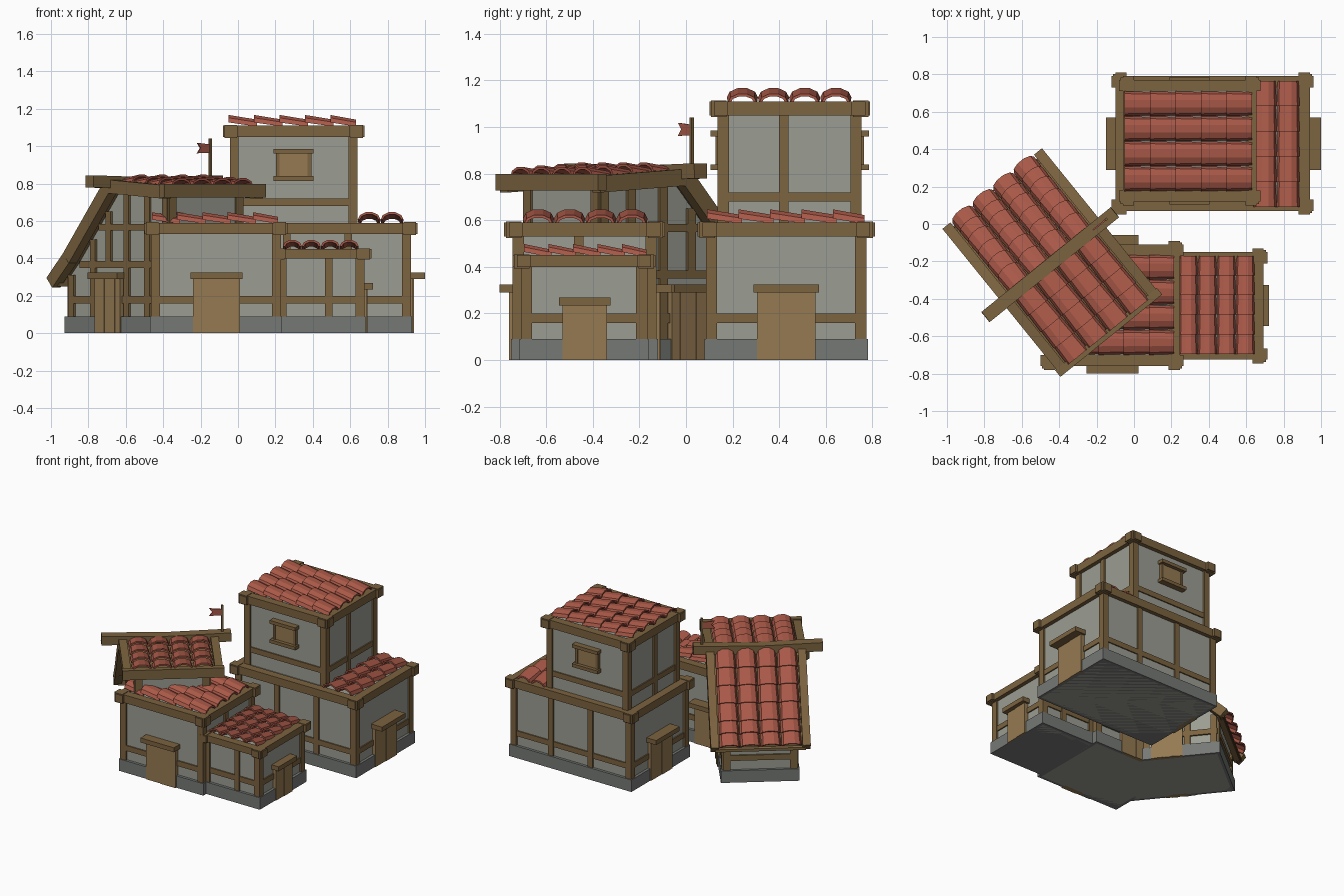
import bpy, bmesh
from math import pi, sin, cos, radians
from mathutils import Matrix, Vector

if "Cube" in bpy.data.objects:
    bpy.data.objects.remove(bpy.data.objects["Cube"])


def material(name, rgb):
    m = bpy.data.materials.new(name)
    m.diffuse_color = (*rgb, 1)
    m.use_nodes = True
    m.node_tree.nodes["Principled BSDF"].inputs["Base Color"].default_value = m.diffuse_color
    return m


WOOD = material("dark_wood", (0.2, 0.125, 0.05))
DOOR = material("door_wood", (0.3, 0.195, 0.085))
TILE = material("roof_tile", (0.4, 0.1, 0.065))
WALL = material("plaster", (0.33, 0.34, 0.29))
STONE = material("stone", (0.18, 0.19, 0.18))
I = Matrix.Identity(4)


def finish(name, bm, mat):
    bmesh.ops.recalc_face_normals(bm, faces=bm.faces)
    me = bpy.data.meshes.new(name)
    bm.to_mesh(me)
    bm.free()
    me.materials.append(mat)
    ob = bpy.data.objects.new(name, me)
    bpy.context.collection.objects.link(ob)
    return ob


def box(name, x, y, z, mat=WOOD, M=I):
    bm = bmesh.new()
    c = Vector([(a[0] + a[1]) / 2 for a in (x, y, z)])
    s = [abs(a[1] - a[0]) for a in (x, y, z)]
    bmesh.ops.create_cube(bm, size=1, matrix=M @ Matrix.Translation(c) @ Matrix.Diagonal((*s, 1)))
    return finish(name, bm, mat)


def beam(name, p, q, w, h, M=I, mat=WOOD):
    p, q = Vector(p), Vector(q)
    d = (q - p).normalized()
    side = Vector((0, 0, 1)).cross(d).normalized()
    R = Matrix((d, side, d.cross(side))).transposed().to_4x4()
    l = (q - p).length / 2
    return box(name, (-l, l), (-w / 2, w / 2), (-h / 2, h / 2), mat,
               M @ Matrix.Translation((p + q) / 2) @ R)


def prism(name, profile, x0, x1, mat, M):
    # (y, z) outline extruded along x
    bm = bmesh.new()
    f = bm.faces.new([bm.verts.new(M @ Vector((x0, y, z))) for y, z in profile])
    ext = bmesh.ops.extrude_face_region(bm, geom=[f])["geom"]
    off = M.to_3x3() @ Vector((x1 - x0, 0, 0))
    bmesh.ops.translate(bm, verts=[v for v in ext if isinstance(v, bmesh.types.BMVert)], vec=off)
    return finish(name, bm, mat)


def add_tile(bm, M, length, w, h, lift=0.022, n=5, t=0.012):
    # Barrel tile: lip at x=0 raised, tail at x=length tucked under the next tile
    rings = []
    for x, s, dz in ((0, 1, lift), (length, 0.93, 0)):
        for k in (0, t):
            rings.append([bm.verts.new(M @ Vector((x, (w * s - k) * cos(pi * i / n),
                                                   dz + (h * s - k) * sin(pi * i / n))))
                          for i in range(n + 1)])
    a, b, c, d = rings
    for i in range(n):
        for p, q in ((a, c), (c, d), (d, b), (b, a)):
            bm.faces.new((p[i], p[i + 1], q[i + 1], q[i]))
    for i in (0, n):
        bm.faces.new((a[i], c[i], d[i], b[i]))


def flat_tiles(name, x, y, z, along, rows, count, h=0.042):
    bm = bmesh.new()
    run, across = (x, y) if along == "x" else (y, x)
    pitch, gap = (run[1] - run[0]) / count, (across[1] - across[0]) / rows
    for r in range(rows):
        for c in range(count):
            s, o = run[0] + c * pitch, across[0] + (r + 0.5) * gap
            if along == "x":
                M = Matrix.Translation((s, o, z))
            else:
                M = Matrix.Translation((o, s, z)) @ Matrix.Rotation(pi / 2, 4, "Z")
            add_tile(bm, M, pitch * (1.12 if c < count - 1 else 1), gap * 0.5, h)
    finish(name, bm, TILE)


def house(name, x, y, z, rail, posts_x=(), posts_y=(), cap=0.06):
    # Plaster walls, stone footing, posts, rail and top beam ring
    box(name + "_walls", x, y, (z[0], z[1] - 0.008), WALL)
    if z[0] == 0:
        box(name + "_stone_base", (x[0] - .02, x[1] + .02), (y[0] - .02, y[1] + .02), (0, .09), STONE)
    lo = z[0] + (0.09 if z[0] == 0 else 0)
    for i, sx in ((0, -1), (1, 1)):
        for j, sy in ((0, -1), (1, 1)):
            a, b = x[i], y[j]
            box(name + "_corner_post", (a + sx * .014, a - sx * .034), (b + sy * .014, b - sy * .034), (lo, z[1] - .02))
            box(name + "_corner_cap", (a + sx * .042, a - sx * .024), (b + sy * .042, b - sy * .024),
                (z[1] - cap - .006, z[1] + .004))
    for e, s in ((y[0], -1), (y[1], 1)):
        box(name + "_top_beam", (x[0] - .05, x[1] + .05), (e + s * .03, e - s * .03), (z[1] - cap, z[1]))
        box(name + "_rail", x, (e + s * .009, e), (rail - .02, rail + .02))
        for p in posts_x:
            box(name + "_post", (p - .02, p + .02), (e + s * .012, e), (lo, z[1] - cap))
    for e, s in ((x[0], -1), (x[1], 1)):
        box(name + "_top_beam", (e + s * .03, e - s * .03), (y[0] - .05, y[1] + .05), (z[1] - cap, z[1]))
        box(name + "_rail", (e + s * .009, e), y, (rail - .02, rail + .02))
        for p in posts_y:
            box(name + "_post", (e + s * .012, e), (p - .02, p + .02), (lo, z[1] - cap))


def facing(x, y, deg, base=I):
    return base @ Matrix.Translation((x, y, 0)) @ Matrix.Rotation(radians(deg), 4, "Z")


def door(name, M, w, h, out=0.06, planks=2):
    s = w / planks
    for i in range(planks):
        box(name + "_plank", (-w / 2 + i * s, -w / 2 + (i + 1) * s),
            (-0.026 - 0.004 * (i % 2), .01), (0, h), DOOR, M)
    box(name + "_lintel", (-w / 2 - .015, w / 2 + .015), (-out, .01), (h, h + .034), WOOD, M)


def window(name, M, z):
    box(name + "_shutter", (-.085, .085), (-.018, .01), (z - .07, z + .07), DOOR, M)
    for s in (-1, 1):
        box(name + "_jamb", (s * .075, s * .095), (-.024, .01), (z - .07, z + .07), WOOD, M)
        box(name + "_sill" if s < 0 else name + "_lintel", (-.107, .107), (-.045, .01),
            (z + s * .06, z + s * .085), WOOD, M)


# Tall rear house
house("rear_house", (-.07, .91), (.1, .76), (0, .59), .18, (.26, .59))
house("rear_upper", (-.03, .625), (.15, .74), (.58, 1.11), .70, (), (.42,))
flat_tiles("rear_upper_tiles", (-.05, .63), (.175, .71), 1.105, "x", 4, 5)
flat_tiles("rear_lower_tiles", (.64, .885), (.09, .765), .585, "y", 2, 5)
door("rear_right_door", facing(.91, .43, 90), .25, .29, .09)
door("rear_left_door", facing(-.07, .43, -90), .25, .29, .08)
window("front_window", facing(.297, .15, 0), .9)
window("back_window", facing(.297, .74, 180), .9)

# Front house and small annex
house("front_house", (-.45, .215), (-.73, -.14), (0, .59), .18, (), (-.46,))
flat_tiles("front_house_tiles", (-.46, .215), (-.7, -.165), .585, "x", 4, 5)
door("front_door", facing(-.115, -.73, 0), .25, .29, .07)
door("front_house_back_door", facing(-.115, -.14, 180), .25, .29, .08)
house("annex", (.225, .663), (-.695, -.18), (0, .45), .18, (.485,), (), .05)
flat_tiles("annex_tiles", (.24, .645), (-.695, -.17), .442, "y", 4, 5, .036)
door("annex_door", facing(.663, -.435, 90), .19, .235, .058)

# Turned side house: local x follows the ridge, local y points at the low eave
T = Matrix.Rotation(radians(39), 4, "Z")
U0, U1, YL, YR = -.72, -.22, .54, -.30
ROOF = [(.60, .27), (.46, .40), (.113, .785), (-.37, .755)]
prism("side_house_walls", [(YL, 0), (YL, .30), (.46, .375), (.113, .76), (YR, .745), (YR, 0)], U0, U1, WALL, T)
box("side_house_stone_base", (U0 - .02, U1 + .02), (YR - .02, YL + .02), (0, .09), STONE, T)
prism("side_roof_deck", ROOF + [(y, z - .02) for y, z in ROOF[::-1]], -.78, -.16, WOOD, T)
for e, s, deg in ((U0, -1, -90), (U1, 1, 90)):
    def strip(n, ya, yb, za, zb):
        box("side_house_" + n, (e + s * .013, e - .01 * s), (ya, yb), (za, zb), WOOD, T)
    for y, z0, z1 in ((.515, .09, .31), (.33, .09, .5), (.2, .37, .65), (.045, .09, .75), (-.13, .09, .74), (-.28, .09, .74)):
        strip("post", y - .022, y + .022, z0, z1)
    strip("low_rail", YR, YL, .16, .20)
    strip("mid_rail", YR, .44, .35, .385)
    strip("high_rail", YR, .28, .55, .585)
    door("side_house_door", facing(e, .19, deg, T), .22, .29, .06, 5)
for e, s in ((YL, 1), (YR, -1)):
    box("side_house_side_rail", (U0, U1), (e + s * .012, e), (.16, .20), WOOD, T)
    for u in (U0 + .02, U1 - .02):
        box("side_house_side_post", (u - .025, u + .025), (e + s * .012, e), (.09, .27 if s > 0 else .74), WOOD, T)
# Barge boards, eave beams, ridge beam
for u in (-.785, -.155):
    for (ya, za), (yb, zb) in zip(ROOF, ROOF[1:]):
        beam("barge_board", (u, ya, za), (u, yb, zb), .055, .072, T)
beam("low_eave_beam", (-.785, .57, .275), (-.155, .57, .275), .04, .05, T)
beam("flat_eave_beam", (-.82, -.365, .763), (-.12, -.365, .763), .045, .072, T)
beam("ridge_beam", (-.93, .113, .812), (-.49, .113, .80), .07, .065, T)
beam("ridge_beam", (-.49, .113, .80), (-.04, .113, .812), .07, .065, T)


# Side roof tiles, lips facing down each slope
def slope_tiles(name, low, high, count):
    bm = bmesh.new()
    low, high = Vector((0, *low)), Vector((0, *high))
    d = (high - low).normalized()
    side = Vector((0, 0, 1)).cross(d).normalized()
    R = Matrix((d, side, d.cross(side))).transposed().to_4x4()
    pitch = (high - low).length / count
    for c in range(count):
        for k in range(4):
            p = low + d * pitch * c + Vector((-.47 + (k - 1.5) * .141, 0, 0))
            add_tile(bm, T @ Matrix.Translation(p) @ R, pitch * 1.12, .07, .044)
    finish(name, bm, TILE)


slope_tiles("steep_lower_tiles", (.60, .275), (.46, .405), 2)
slope_tiles("steep_upper_tiles", (.46, .405), (.125, .785), 4)
slope_tiles("flat_slope_tiles", (-.36, .765), (.09, .79), 4)

# Flag on the ridge, swallow-tailed
box("flag_pole", (-.107, -.093), (.106, .12), (.80, 1.04), WOOD, T)
bm = bmesh.new()
bm.faces.new([bm.verts.new(T @ Vector((u, .109, z))) for u, z in
              ((-.105, .965), (-.105, 1.01), (-.19, 1.018), (-.168, .99), (-.19, .962))])
g = bmesh.ops.extrude_face_region(bm, geom=bm.faces[:])["geom"]
bmesh.ops.translate(bm, verts=[v for v in g if isinstance(v, bmesh.types.BMVert)], vec=T.to_3x3() @ Vector((0, .008, 0)))
finish("flag", bm, TILE)
